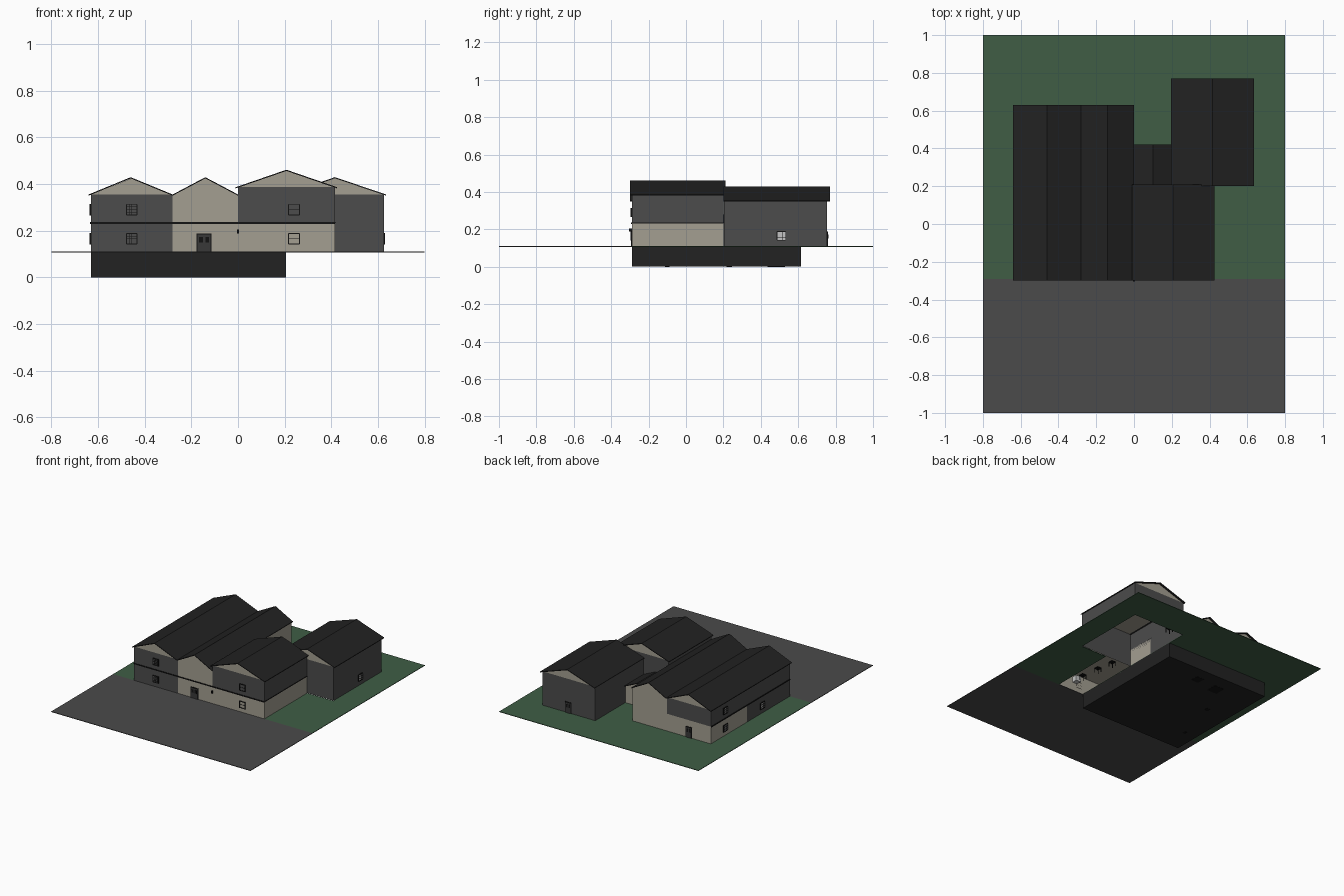
import bpy
import bmesh
from mathutils import Vector

cube = bpy.data.objects.get("Cube")
if cube:
    bpy.data.objects.remove(cube)


def material(name, r, g, b):
    m = bpy.data.materials.new(name)
    m.use_nodes = True
    m.diffuse_color = (r, g, b, 1)
    m.node_tree.nodes["Principled BSDF"].inputs["Base Color"].default_value = (r, g, b, 1)
    return m


BLACK = material("roof black", .016, .016, .016)
GREY = material("wall grey", .072, .072, .072)
TAN = material("wall tan", .37, .345, .285)
GRASS = material("grass green", .05, .11, .06)
ROAD = material("road grey", .07, .07, .07)
TRIM = material("trim black", .006, .006, .006)
GLASS = material("pale glass", .55, .55, .55)
WOOD = material("door grey", .04, .04, .04)

GROUND, STOREY = .11, .235
FRONT, SPLIT, BACK = -.29, .2, .615


def finish(name, bm, mats, normals=True):
    if normals:
        bmesh.ops.recalc_face_normals(bm, faces=bm.faces)
    mesh = bpy.data.meshes.new(name)
    bm.to_mesh(mesh)
    bm.free()
    for m in mats:
        mesh.materials.append(m)
    ob = bpy.data.objects.new(name, mesh)
    bpy.context.collection.objects.link(ob)
    return ob


def box(name, lo, hi, mat):
    lo, hi = Vector(lo), Vector(hi)
    bm = bmesh.new()
    bmesh.ops.create_cube(bm, size=1)
    for v in bm.verts:
        v.co = Vector((v.co[i] + .5) * (hi[i] - lo[i]) + lo[i] for i in range(3))
    return finish(name, bm, [mat])


def block(name, x0, x1, y0, y1, eave, ridge, lower, upper, ceiling=None):
    """Open-bottomed walls in two storeys with tan gables and an inner ceiling."""
    bm = bmesh.new()
    corners = [(x0, y0), (x1, y0), (x1, y1), (x0, y1)]

    def face(points, index):
        bm.faces.new([bm.verts.new(p) for p in points]).material_index = index

    for index, (a, b) in enumerate([(GROUND, STOREY), (STOREY, eave)]):
        if b <= a:
            continue
        for p, q in zip(corners, corners[1:] + corners[:1]):
            face([(*p, a), (*q, a), (*q, b), (*p, b)], index)
    mid = (x0 + x1) / 2
    face([(x0, y0, eave), (x1, y0, eave), (mid, y0, ridge)], 2)
    face([(x1, y1, eave), (x0, y1, eave), (mid, y1, ridge)], 2)
    if ceiling:
        face([(*c, ceiling) for c in reversed(corners)], 2)
    return finish(name, bm, [lower, upper, TAN], normals=False)


def roof(name, x0, x1, y0, y1, eave, ridge):
    """Thin gabled sheet with a small thickness."""
    mid, t = (x0 + x1) / 2, .005
    profile = [(x0, eave), (mid, ridge), (x1, eave),
               (x1, eave - t), (mid, ridge - t), (x0, eave - t)]
    bm = bmesh.new()
    rings = [[bm.verts.new((x, y, z)) for x, z in profile] for y in (y0, y1)]
    for i in range(6):
        j = (i + 1) % 6
        bm.faces.new([rings[0][i], rings[0][j], rings[1][j], rings[1][i]])
    for r in rings:
        bm.faces.new([r[0], r[1], r[4], r[5]])
        bm.faces.new([r[1], r[2], r[3], r[4]])
    finish(name, bm, [BLACK])


def plate(name, wall, u0, u1, z0, z1, depth, mat):
    """Flat plate on a wall given as (axis, plane, outward sign)."""
    axis, plane, sign = wall
    near, far = sorted([plane, plane + sign * depth])
    if axis == "y":
        return box(name, (u0, near, z0), (u1, far, z1), mat)
    return box(name, (near, u0, z0), (far, u1, z1), mat)


def window(name, wall, u, z, pane, bars=2):
    r, t = .023, .002
    plate(name + "_pane", wall, u - r, u + r, z - r, z + r, .002, pane)
    for i in (-1, 1):
        plate(name + "_jamb", wall, u + i * r - t, u + i * r + t, z - r, z + r, .006, TRIM)
        plate(name + "_rail", wall, u - r, u + r, z + i * r - t, z + i * r + t, .006, TRIM)
    for i in range(bars):
        s = (2 * (i + 1) / (bars + 1) - 1) * r
        plate(name + "_bar", wall, u - r, u + r, z + s - .001, z + s + .001, .004, TRIM)
        if bars > 1:
            plate(name + "_bar", wall, u + s - .001, u + s + .001, z - r, z + r, .004, TRIM)


def door(name, wall, u, width=.05):
    w, top = width / 2, GROUND + .078
    plate(name + "_frame", wall, u - w, u + w, GROUND, top, .003, TRIM)
    plate(name + "_leaf", wall, u - w + .005, u + w - .005, GROUND, top - .005, .005, WOOD)
    for s in (-1, 1):
        c = u + s * w * .4
        plate(name + "_panel", wall, c - w * .25, c + w * .25, GROUND + .04, top - .015, .007, TRIM)


# Ground sheets, open below the two blocks that have no basement
box("road", (-.8, -1, GROUND - .004), (.8, FRONT, GROUND), ROAD)
xs, ys = [-.8, .205, .415, .625, .8], [FRONT, SPLIT, .755, 1]
for i in range(4):
    for j in range(3):
        if (i, j) not in [(1, 0), (1, 1), (2, 1)]:
            box("lawn", (xs[i], ys[j], GROUND - .004), (xs[i + 1], ys[j + 1], GROUND), GRASS)
box("basement", (-.63, FRONT, 0), (.205, BACK, GROUND - .001), BLACK)

# Building blocks
LOW, HIGH = .355, .425
block("left_front_block", -.63, -.28, FRONT, SPLIT, LOW, HIGH, GREY, GREY)
block("left_rear_block", -.63, -.28, SPLIT, BACK, LOW, HIGH, TAN, GREY)
block("middle_block", -.28, 0, FRONT, BACK, LOW, HIGH, TAN, TAN)
block("right_front_block", 0, .415, FRONT, SPLIT, .387, .457, TAN, GREY, STOREY)
block("right_rear_block", .2, .625, SPLIT + .002, .755, LOW, HIGH, GREY, GREY, LOW)
block("connector_block", 0, .2, SPLIT, .41, STOREY, .275, TAN, TAN)

# Roofs
roof("left_roof", -.64, -.28, -.3, .63, LOW, HIGH + .004)
roof("middle_roof", -.28, 0, -.3, .63, LOW, HIGH + .004)
roof("right_front_roof", -.01, .425, -.3, .21, .386, .461)
roof("right_rear_roof", .195, .635, SPLIT, .77, LOW, HIGH + .004)
roof("connector_roof", 0, .2, SPLIT, .42, STOREY, .28)

# Walls as (axis, plane, outward sign)
south, north = ("y", FRONT, -1), ("y", BACK, 1)
west, east, rear = ("x", -.63, -1), ("x", .625, 1), ("y", .755, 1)

# Storey bands
plate("front_band", south, -.63, .415, .229, .236, .004, TRIM)
plate("left_band", west, FRONT, BACK, .229, .236, .004, TRIM)
plate("right_band", ("x", .415, 1), FRONT, SPLIT, .232, .236, .003, TRIM)

# Windows and doors
for z, pane in [(.165, TAN), (.29, GREY)]:
    window("front_left_window", south, -.455, z, GREY, 3)
    window("front_right_window", south, .24, z, pane, 1)
    window("left_rear_window", west, .45, z, GLASS)
window("left_front_window", west, .025, .165, GLASS)
window("rear_block_window", east, .51, .165, GLASS)
door("front_door", south, -.145, .065)
door("left_back_door", north, -.455)
door("rear_block_door", rear, .415)
plate("wall_lamp", south, -.004, .004, .188, .205, .015, TRIM)

# Furniture in the open rooms
for x, y in [(.333, -.137), (.316, 0), (.295, .123), (.295, .72)]:
    box("table_top", (x - .018, y - .018, .138), (x + .018, y + .018, .143), TRIM)
    for sx in (-1, 1):
        for sy in (-1, 1):
            cx, cy = x + sx * .015, y + sy * .015
            box("table_leg", (cx - .002, cy - .002, GROUND), (cx + .002, cy + .002, .138), TRIM)
box("white_cabinet", (.32, -.215, GROUND), (.36, -.175, .15), GLASS)

# Dark patches under the basement
for x, y, r in [(-.317, .475, .04), (-.447, .232, .015), (-.138, .5, .03), (-.53, -.1, .012)]:
    box("floor_patch", (x - r, y - r, -.001), (x + r, y + r, .003), TRIM)
